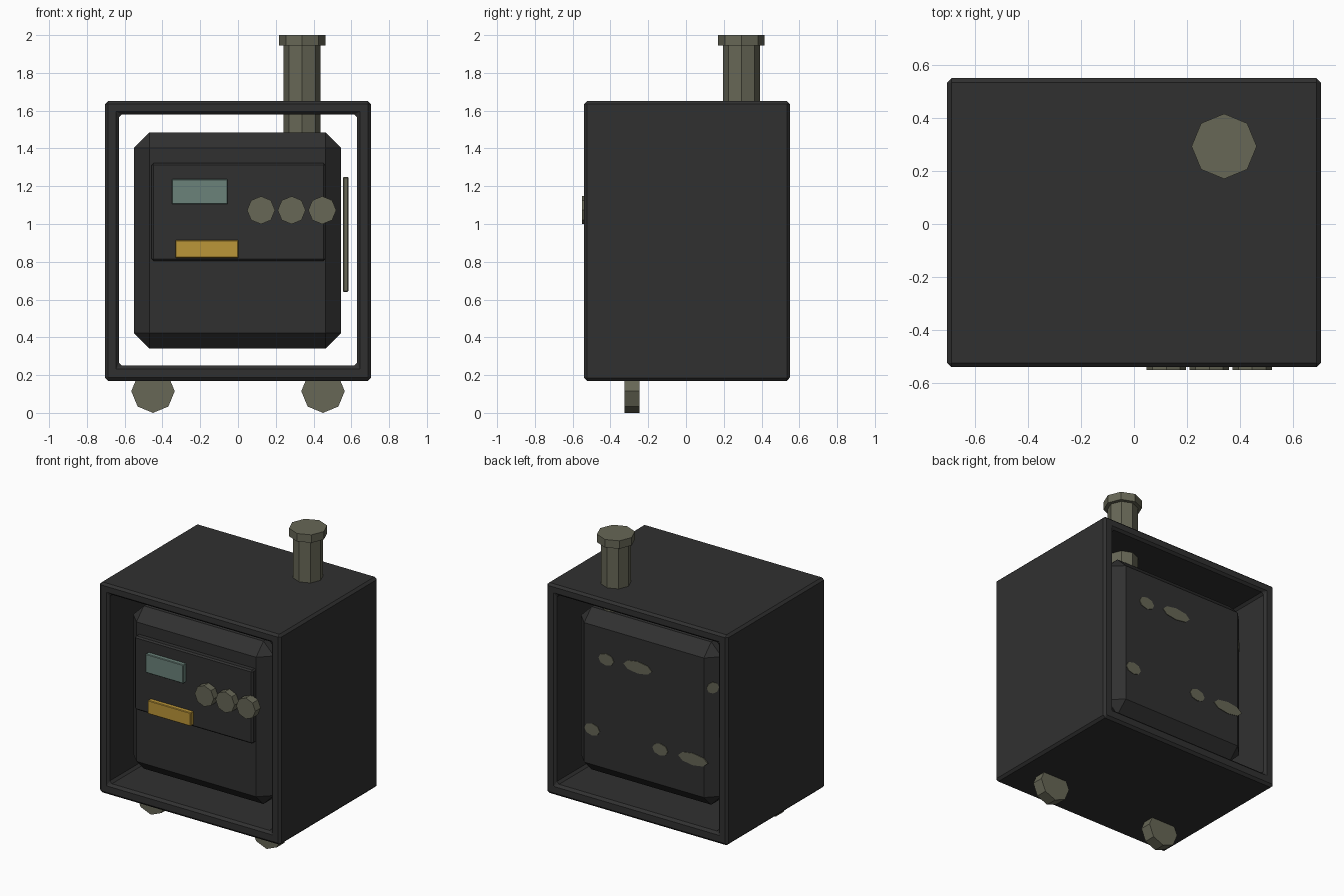
import bpy, bmesh, math
from mathutils import Matrix, Vector

if "Cube" in bpy.data.objects:
    bpy.data.objects.remove(bpy.data.objects["Cube"])


def material(name, rgb):
    m = bpy.data.materials.new(name)
    m.diffuse_color = (*rgb, 1)
    m.use_nodes = True
    m.node_tree.nodes["Principled BSDF"].inputs["Base Color"].default_value = m.diffuse_color
    return m


DARK = material("dark_metal", (0.030, 0.030, 0.030))
KHAKI = material("khaki_metal", (0.135, 0.135, 0.093))
TEAL = material("teal_glass", (0.145, 0.225, 0.195))
YELLOW = material("yellow_label", (0.50, 0.305, 0.040))


def finish(name, bm, mat, bevel=0.0):
    bmesh.ops.recalc_face_normals(bm, faces=bm.faces)
    me = bpy.data.meshes.new(name)
    bm.to_mesh(me)
    bm.free()
    me.materials.append(mat)
    ob = bpy.data.objects.new(name, me)
    bpy.context.collection.objects.link(ob)
    if bevel:
        mod = ob.modifiers.new("bevel", 'BEVEL')
        mod.width = bevel
        mod.segments = 1
        mod.limit_method = 'ANGLE'
    return ob


def box(name, x, y, z, mat, bevel=0.0):
    bm = bmesh.new()
    bmesh.ops.create_cube(bm, size=1)
    for v in bm.verts:
        v.co = Vector([(r[0] + r[1]) / 2 + c * (r[1] - r[0]) for c, r in zip(v.co, (x, y, z))])
    return finish(name, bm, mat, bevel)


def prism(name, centre, radius, depth, mat, axis='Z', bevel=0.0):
    """Octagonal cylinder with corners on the axes."""
    bm = bmesh.new()
    bmesh.ops.create_cone(bm, cap_ends=True, segments=8, radius1=radius, radius2=radius, depth=depth)
    if axis == 'Y':
        bm.transform(Matrix.Rotation(math.pi / 2, 4, 'X'))
    bm.transform(Matrix.Translation(centre))
    return finish(name, bm, mat, bevel)


def tunnel(name, outer, inner, y0, y1, mat, bevel):
    """Rectangular shell open at front and back."""
    bm = bmesh.new()
    loops = []
    for (x, z0, z1), y in ((outer, y0), (outer, y1), (inner, y1), (inner, y0)):
        loops.append([bm.verts.new((a, y, b)) for a, b in ((-x, z0), (x, z0), (x, z1), (-x, z1))])
    for i in range(4):
        a, b = loops[i], loops[(i + 1) % 4]
        for j in range(4):
            k = (j + 1) % 4
            bm.faces.new((a[j], a[k], b[k], b[j]))
    return finish(name, bm, mat, bevel)


# outer housing and the chamfered inner body
tunnel("housing_shell", (0.705, 0.17, 1.65), (0.63, 0.25, 1.58), -0.54, 0.55, DARK, 0.016)
box("inner_body", (-0.55, 0.545), (-0.46, 0.47), (0.34, 1.485), DARK, 0.082)

# control panel with screen, label and knobs
box("control_panel", (-0.457, 0.462), (-0.50, -0.44), (0.805, 1.322), DARK, 0.01)
box("screen", (-0.35, -0.055), (-0.53, -0.49), (1.105, 1.237), TEAL, 0.004)
box("label_plate", (-0.332, 0.002), (-0.53, -0.49), (0.82, 0.915), YELLOW, 0.004)
for i in range(3):
    prism(f"knob_{i + 1}", (0.122 + 0.162 * i, -0.52, 1.073), 0.074, 0.06, KHAKI, 'Y')

# side handle
box("side_handle", (0.555, 0.585), (-0.33, -0.29), (0.64, 1.25), KHAKI, 0.006)

# chimney and its cap
prism("chimney", (0.34, 0.293, 1.70), 0.098, 0.52, KHAKI)
prism("chimney_cap", (0.34, 0.293, 1.972), 0.123, 0.056, KHAKI)

# front wheels
for side, sx in (("left", -1), ("right", 1)):
    prism(f"{side}_wheel", (sx * 0.45, -0.285, 0.115), 0.115, 0.08, KHAKI, 'Y')

# flat oval patches on the back: x, z, half width
patches = [(0.29, 1.19, 0.06), (0.045, 1.20, 0.11), (0.40, 0.67, 0.06),
           (-0.13, 0.67, 0.06), (-0.385, 0.67, 0.115)]
for i, (x, z, w) in enumerate(patches):
    ob = prism(f"back_patch_{i + 1}", (0, 0, 0), 1, 0.008, KHAKI, 'Y')
    ob.data.transform(Matrix.Translation((x, 0.47, z)) @ Matrix.Diagonal((w, 1, 0.042, 1)))

# small patch on the rear corner chamfer
corner = prism("corner_patch", (0, 0, 0), 0.04, 0.008, KHAKI, 'Y')
corner.data.transform(Matrix.Translation((-0.509, 0.429, 1.19)) @ Matrix.Rotation(math.pi / 4, 4, 'Z'))
